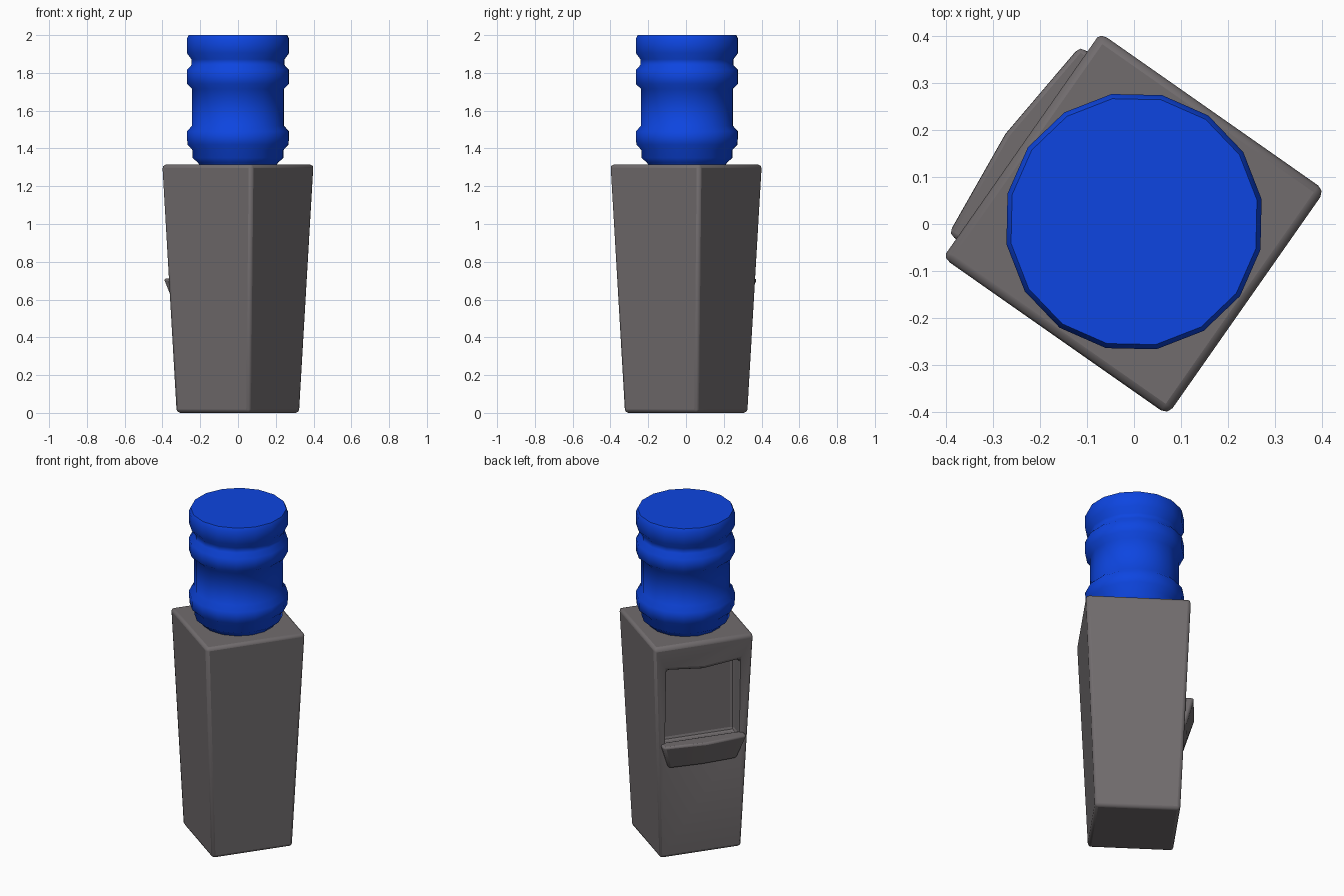
import bpy, bmesh, math

old = bpy.data.objects.get("Cube")
if old:
    bpy.data.objects.remove(old, do_unlink=True)

TURN = math.radians(-125)   # the dispenser stands turned on its base


def material(name, colour):
    m = bpy.data.materials.new(name)
    m.use_nodes = True
    m.diffuse_color = (*colour, 1)
    m.node_tree.nodes["Principled BSDF"].inputs["Base Color"].default_value = (*colour, 1)
    return m


def add_object(name, bm, mat=None):
    bmesh.ops.recalc_face_normals(bm, faces=bm.faces)
    mesh = bpy.data.meshes.new(name)
    bm.to_mesh(mesh)
    bm.free()
    ob = bpy.data.objects.new(name, mesh)
    bpy.context.collection.objects.link(ob)
    ob.rotation_euler.z = TURN
    if mat:
        mesh.materials.append(mat)
    return ob


def loft(rings):
    """Skin closed rings of points and cap both ends."""
    bm = bmesh.new()
    loops = [[bm.verts.new(p) for p in ring] for ring in rings]
    for a, b in zip(loops, loops[1:]):
        for i in range(len(a)):
            j = (i + 1) % len(a)
            bm.faces.new((a[i], a[j], b[j], b[i]))
    bm.faces.new(loops[0])
    bm.faces.new(loops[-1])
    return bm


def square(h, z):
    return [(-h, -h, z), (h, -h, z), (h, h, z), (-h, h, z)]


def bevel(ob, width, segments=2):
    mod = ob.modifiers.new("soft_edges", "BEVEL")
    mod.width = width
    mod.segments = segments
    mod.limit_method = "ANGLE"
    mod.angle_limit = math.radians(30)


def smooth(ob, degrees):
    bpy.ops.object.select_all(action="DESELECT")
    ob.select_set(True)
    bpy.context.view_layer.objects.active = ob
    bpy.ops.object.shade_smooth_by_angle(angle=math.radians(degrees))


grey = material("warm grey plastic", (0.165, 0.15, 0.155))
blue = material("bottle blue", (0.004, 0.06, 0.75))

# Tapered cabinet
cabinet = add_object("cabinet", loft([square(0.237, 0), square(0.292, 1.315)]), grey)

# Cup alcove, with a top edge that dips in the middle
outline = [(-0.216, 0.69), (0.216, 0.69), (0.216, 1.165), (0, 1.14), (-0.216, 1.165)]
alcove = add_object("alcove_cutter", loft([[(x, y, z) for x, z in outline] for y in (-0.4, -0.17)]))
alcove.hide_render = True
alcove.hide_viewport = True
alcove.display_type = "WIRE"
cut = cabinet.modifiers.new("alcove", "BOOLEAN")
cut.object = alcove
cut.solver = "EXACT"
bevel(cabinet, 0.018)
smooth(cabinet, 50)

# Drip tray, bowed outwards and tapering down to the cabinet
stations = []
for side, bow in ((-1, 0), (0, 0.024), (1, 0)):
    stations.append([(0.247 * side, -0.24, 0.712), (0.247 * side, -0.314 - bow, 0.712),
                     (0.2 * side, -0.272 - bow * 0.5, 0.56), (0.2 * side, -0.24, 0.56)])
tray = add_object("drip_tray", loft(stations), grey)
bevel(tray, 0.014)
smooth(tray, 50)

# Sixteen-sided water bottle with three swollen bands
profile = [(0.2, 1.3), (0.215, 1.325), (0.245, 1.35), (0.245, 1.392), (0.272, 1.42),
           (0.275, 1.49), (0.247, 1.52), (0.247, 1.715), (0.275, 1.742), (0.275, 1.815),
           (0.25, 1.842), (0.25, 1.872), (0.275, 1.905), (0.275, 1.98), (0.265, 2.0)]
SIDES = 16
angles = [math.tau * i / SIDES for i in range(SIDES)]
bottle = add_object("water_bottle", loft(
    [[(r * math.cos(a), r * math.sin(a), z) for a in angles] for r, z in profile]), blue)
bottle.location.y = 0.005
smooth(bottle, 55)
